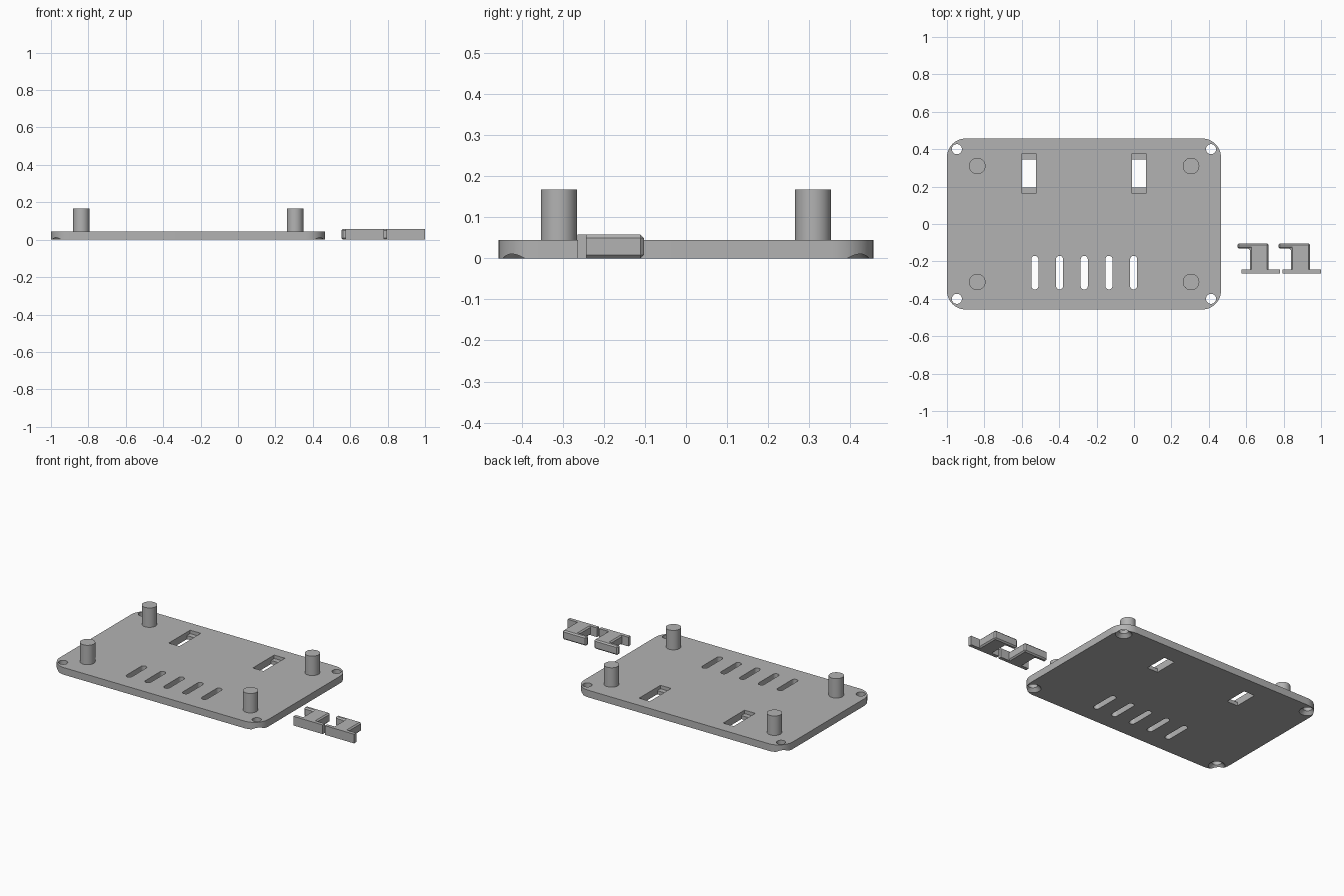
import bpy, bmesh
from math import cos, sin, pi, radians

cube = bpy.data.objects.get("Cube")
if cube:
    bpy.data.objects.remove(cube, do_unlink=True)

GREY = (0.45, 0.45, 0.45, 1)
grey = bpy.data.materials.new("plain_grey")
grey.use_nodes = True
grey.diffuse_color = GREY
grey.node_tree.nodes["Principled BSDF"].inputs["Base Color"].default_value = GREY

PLATE_TOP = 0.045
LEFT, RIGHT, HALF_Y = -1.0, 0.465, 0.457


def prism(bm, outline, z0, z1):
    """Extrude a counter-clockwise outline between two heights."""
    face = bm.faces.new([bm.verts.new((x, y, z0)) for x, y in outline])
    top = bmesh.ops.extrude_face_region(bm, geom=[face])["geom"]
    verts = [v for v in top if isinstance(v, bmesh.types.BMVert)]
    bmesh.ops.translate(bm, verts=verts, vec=(0, 0, z1 - z0))


def box(x0, x1, y0, y1):
    return [(x0, y0), (x1, y0), (x1, y1), (x0, y1)]


def rounded(x0, x1, y0, y1, r, steps):
    """Rectangle outline with round corners."""
    centres = [(x1 - r, y1 - r), (x0 + r, y1 - r), (x0 + r, y0 + r), (x1 - r, y0 + r)]
    pts = []
    for q, (cx, cy) in enumerate(centres):
        for i in range(steps + 1):
            a = (q + i / steps) * pi / 2
            p = (cx + r * cos(a), cy + r * sin(a))
            if not pts or abs(p[0] - pts[-1][0]) + abs(p[1] - pts[-1][1]) > 1e-5:
                pts.append(p)
    if abs(pts[0][0] - pts[-1][0]) + abs(pts[0][1] - pts[-1][1]) < 1e-5:
        pts.pop()
    return pts


def lathe(bm, x, y, profile, n=40):
    """Closed solid from (radius, height) rings, listed bottom to top."""
    rings = [[bm.verts.new((x + r * cos(2 * pi * i / n), y + r * sin(2 * pi * i / n), z))
              for i in range(n)] for r, z in profile]
    for a, b in zip(rings, rings[1:]):
        for i in range(n):
            j = (i + 1) % n
            bm.faces.new((a[i], a[j], b[j], b[i]))
    bm.faces.new(rings[0][::-1])
    bm.faces.new(rings[-1])


def finish(name, bm):
    bmesh.ops.recalc_face_normals(bm, faces=bm.faces[:])
    mesh = bpy.data.meshes.new(name)
    bm.to_mesh(mesh)
    bm.free()
    mesh.materials.append(grey)
    obj = bpy.data.objects.new(name, mesh)
    bpy.context.collection.objects.link(obj)
    return obj


def select(obj):
    bpy.ops.object.select_all(action="DESELECT")
    obj.select_set(True)
    bpy.context.view_layer.objects.active = obj


def smooth(obj):
    select(obj)
    bpy.ops.object.shade_smooth_by_angle(angle=radians(30))


def cut(obj, bm):
    """Subtract a cutter and remove it."""
    cutter = finish("cutter", bm)
    cutter.hide_render = True
    mod = obj.modifiers.new("cut", "BOOLEAN")
    mod.operation, mod.solver, mod.object = "DIFFERENCE", "EXACT", cutter
    select(obj)
    bpy.ops.object.modifier_apply(modifier=mod.name)
    bpy.data.objects.remove(cutter, do_unlink=True)


# Base plate with round corners
bm = bmesh.new()
prism(bm, rounded(LEFT, RIGHT, -HALF_Y, HALF_Y, 0.1, 12), 0, PLATE_TOP)
plate = finish("base_plate", bm)

# Corner screw holes, countersunk from below
bm = bmesh.new()
for x in (LEFT + 0.053, RIGHT - 0.053):
    for y in (-0.4, 0.4):
        lathe(bm, x, y, [(0.057, -0.01), (0.027, 0.02), (0.027, 0.06)])
cut(plate, bm)

# Clip slots: a ledge at both ends, then the through opening
SLOTS = (-0.5625, 0.0275)
for half, z0 in ((0.107, 0.023), (0.075, -0.02)):
    bm = bmesh.new()
    for x in SLOTS:
        prism(bm, box(x - 0.0375, x + 0.0375, 0.27 - half, 0.27 + half), z0, 0.07)
    cut(plate, bm)

# Row of rounded vents
bm = bmesh.new()
for i in range(5):
    x = -0.53 + 0.132 * i
    prism(bm, rounded(x - 0.019, x + 0.019, -0.35, -0.17, 0.019, 8), -0.02, 0.07)
cut(plate, bm)
smooth(plate)

# Standoff posts
for side, x in (("right", -0.838), ("left", 0.305)):
    for end, y in (("front", -0.31), ("back", 0.31)):
        bm = bmesh.new()
        lathe(bm, x, y, [(0.044, PLATE_TOP - 0.005), (0.044, 0.168)])
        smooth(finish(f"post_{end}_{side}", bm))

# Two loose clips: flat handle bar and a chamfered hook
for n, x in enumerate((0.575, 0.795), 1):
    bm = bmesh.new()
    prism(bm, box(x, x + 0.205, -0.265, -0.243), 0, 0.058)
    finish(f"clip_bar_{n}", bm)
    bm = bmesh.new()
    hook = [(x + 0.045, -0.258), (x + 0.145, -0.258), (x + 0.145, -0.103),
            (x - 0.022, -0.103), (x - 0.022, -0.132), (x + 0.045, -0.132)]
    prism(bm, hook, 0, 0.058)
    bmesh.ops.recalc_face_normals(bm, faces=bm.faces[:])
    bmesh.ops.bevel(bm, geom=bm.edges[:], offset=0.008, segments=1, affect="EDGES")
    finish(f"clip_hook_{n}", bm)
